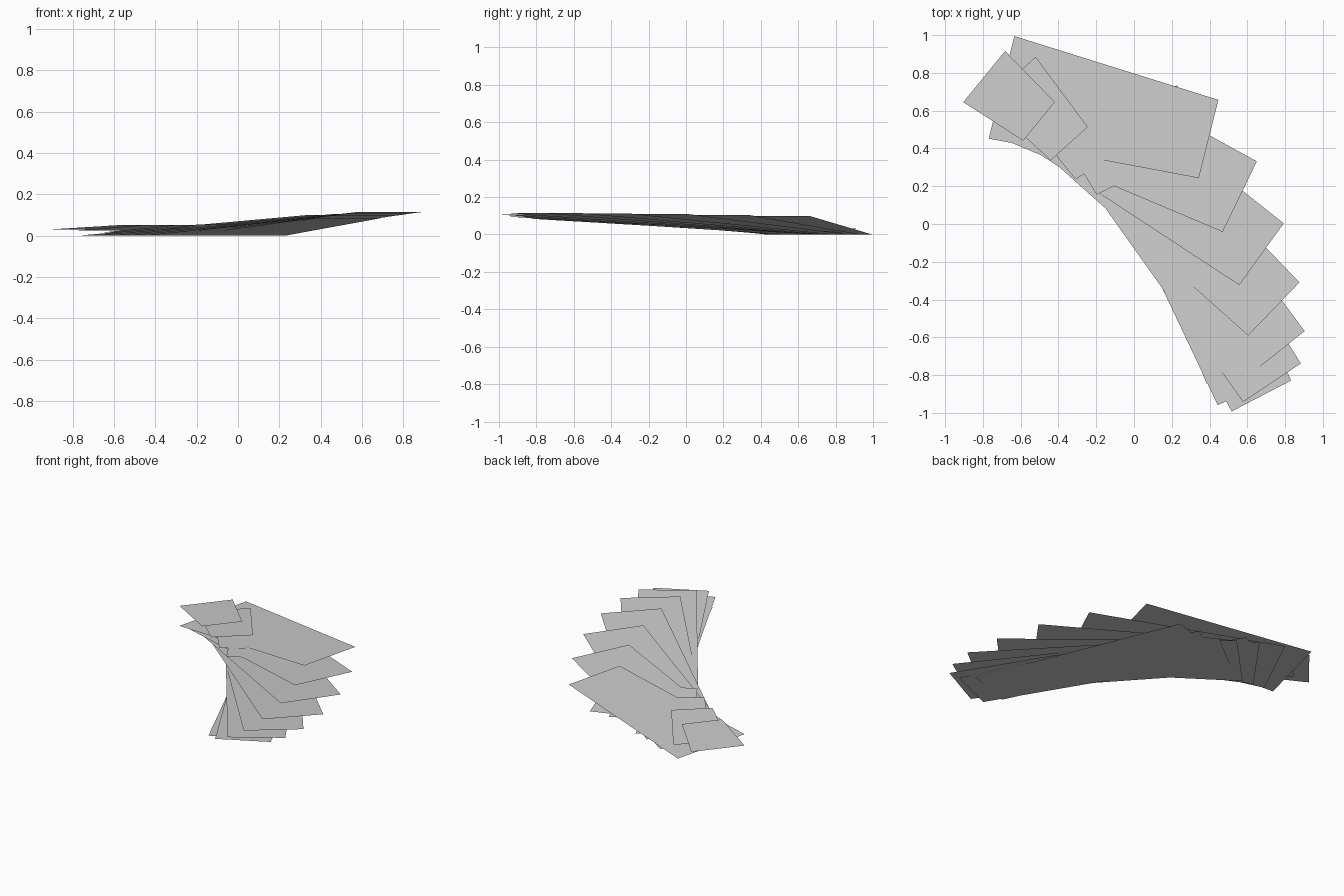
import bpy
from math import cos, sin, radians
from mathutils import Vector

cube = bpy.data.objects.get("Cube")
if cube:
    bpy.data.objects.remove(cube, do_unlink=True)

# Single plain grey
grey = bpy.data.materials.new("feather_grey")
grey.use_nodes = True
colour = (0.6, 0.6, 0.6, 1)
grey.diffuse_color = colour
grey.node_tree.nodes["Principled BSDF"].inputs["Base Color"].default_value = colour


def feather(name, tip, angle, length, tip_width, root_width, tip_z, root_z):
    """Flat tapered blade running from its tip back to its root."""
    a = radians(angle)
    along = Vector((cos(a), sin(a), 0))
    across = Vector((sin(a), -cos(a), 0))
    tip_mid = Vector((*tip, tip_z))
    root_mid = Vector((*tip, root_z)) + along * length
    corners = [tip_mid - across * tip_width / 2, tip_mid + across * tip_width / 2,
               root_mid + across * root_width / 2, root_mid - across * root_width / 2]
    mesh = bpy.data.meshes.new(name)
    mesh.from_pydata(corners, [], [range(len(corners))])
    mesh.materials.append(grey)
    obj = bpy.data.objects.new(name, mesh)
    bpy.context.collection.objects.link(obj)


# Long flight feathers fanned around the wing: tip x, tip y, angle, length, tip height
flight = [
    (0.395, 0.45, 166, 1.13, 0.1),
    (0.56, 0.145, 154.2, 1.265, 0.105),
    (0.675, -0.16, 144.2, 1.4, 0.11),
    (0.74, -0.45, 136, 1.53, 0.113),
    (0.755, -0.685, 128.5, 1.64, 0.115),
    (0.73, -0.84, 123.5, 1.71, 0.114),
    (0.675, -0.91, 117.5, 1.73, 0.106),
    (0.6, -0.89, 113.5, 1.64, 0.096),
    (0.54, -0.79, 109.5, 1.54, 0.085),
]
for i, (x, y, angle, length, z) in enumerate(flight):
    width = 0.427 - 0.012 * i
    feather(f"flight_feather_{i + 1}", (x, y), angle, length, width, width * 1.31, z, 0)

# Short covert feathers lying over the wing root, with root height last
coverts = [
    (-0.503, 0.543, 140.7, 0.375, 0.05, 0.03),
    (-0.343, 0.425, 132, 0.46, 0.052, 0.025),
    (-0.2, 0.31, 124.5, 0.55, 0.05, 0.015),
    (-0.08, 0.215, 117, 0.63, 0.053, 0.01),
]
for i, (x, y, angle, length, z, root_z) in enumerate(coverts):
    feather(f"covert_feather_{i + 1}", (x, y), angle, length, 0.264, 0.35, z, root_z)
